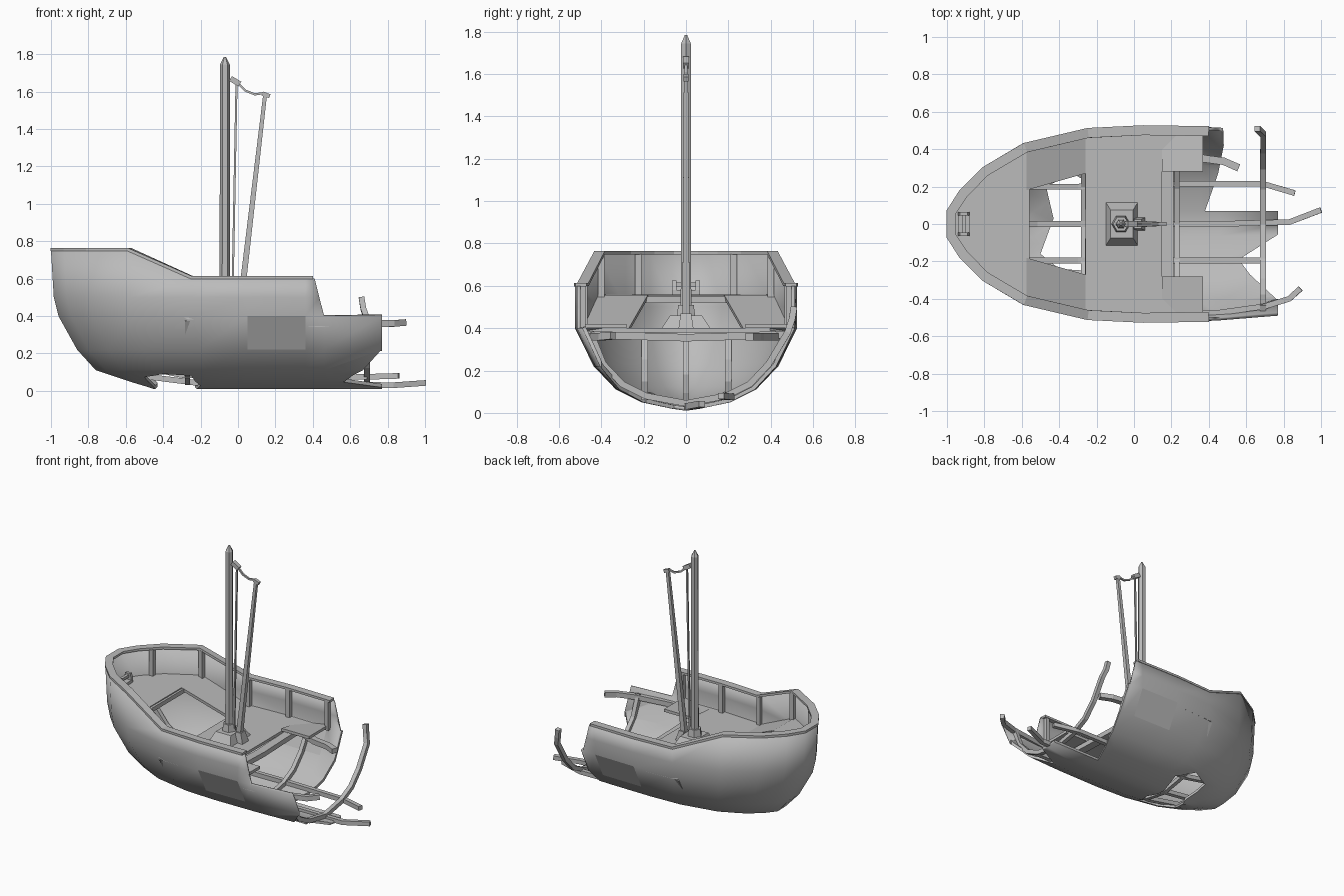
import bpy, bmesh, math
from mathutils import Vector

cube = bpy.data.objects.get("Cube")
if cube:
    bpy.data.objects.remove(cube)

grey = bpy.data.materials.new("weathered_grey")
grey.use_nodes = True
TONE = (0.5, 0.5, 0.5, 1)
grey.diffuse_color = TONE
grey.node_tree.nodes["Principled BSDF"].inputs["Base Color"].default_value = TONE


def make(name, bm, smooth=None):
    bmesh.ops.recalc_face_normals(bm, faces=bm.faces)
    me = bpy.data.meshes.new(name)
    bm.to_mesh(me)
    bm.free()
    ob = bpy.data.objects.new(name, me)
    bpy.context.collection.objects.link(ob)
    me.materials.append(grey)
    if smooth:
        bpy.ops.object.select_all(action='DESELECT')
        ob.select_set(True)
        bpy.context.view_layer.objects.active = ob
        bpy.ops.object.shade_smooth_by_angle(angle=math.radians(smooth))
    return ob


def beam(name, pts, w, h=None, taper=1):
    """Square timber swept along a path."""
    h = h or w
    pts = [Vector(p) for p in pts]
    bm = bmesh.new()
    rings = []
    for i, p in enumerate(pts):
        t = (pts[min(i + 1, len(pts) - 1)] - pts[max(i - 1, 0)]).normalized()
        ref = Vector((1, 0, 0)) if abs(t.x) < 0.6 else Vector((0, 1, 0))
        side = (ref - t * ref.dot(t)).normalized()
        up = t.cross(side)
        k = 1 + (taper - 1) * i / (len(pts) - 1)
        rings.append([bm.verts.new(p + k * (side * a * w + up * b * h) / 2)
                      for a, b in ((-1, -1), (1, -1), (1, 1), (-1, 1))])
    for r, s in zip(rings, rings[1:]):
        for j in range(4):
            bm.faces.new((r[j], r[(j + 1) % 4], s[(j + 1) % 4], s[j]))
    bm.faces.new(rings[0])
    bm.faces.new(rings[-1])
    return make(name, bm)


def prism(name, base, top, z0, z1):
    """Solid between two plan polygons."""
    bm = bmesh.new()
    a = [bm.verts.new((x, y, z0)) for x, y in base]
    b = [bm.verts.new((x, y, z1)) for x, y in top]
    bm.faces.new(a)
    bm.faces.new(b)
    for i in range(len(a)):
        j = (i + 1) % len(a)
        bm.faces.new((a[i], a[j], b[j], b[i]))
    return make(name, bm)


def rect(x, y, w, d):
    return [(x - w / 2, y - d / 2), (x + w / 2, y - d / 2), (x + w / 2, y + d / 2), (x - w / 2, y + d / 2)]


def ngon(x, y, r, n=6):
    return [(x + r * math.cos(i * math.tau / n), y + r * math.sin(i * math.tau / n)) for i in range(n)]


def ramp(x, fore, aft):
    t = min(max((x + 0.58) / 0.32, 0), 1)
    return fore + (aft - fore) * t


def sheer(x):
    return ramp(x, 0.75, 0.6)


def deck_z(x):
    return ramp(x, 0.56, 0.4)


# Hull: plan outline repeated down through waterlines
PLAN = [(-1, .07), (-.93, .18), (-.81, .3), (-.59, .43), (-.25, .51), (.05, .525), (.36, .52), (.46, .515), (.77, .49)]
outline = [(x, -y) for x, y in reversed(PLAN)] + PLAN
LEVELS = [(None, 1, -1), (.5, 1, -.985), (.4, 1, -.96), (.22, .83, -.86), (.11, .63, -.76),
          (.05, .4, -.58), (.02, .13, -.48), (.01, 0, -.45)]
bm = bmesh.new()
rows = []
for z, sy, stem in LEVELS:
    row = []
    for x, y in outline:
        px = x if x > .05 else .05 + (x - .05) * (.05 - stem) / 1.05
        if x == .46 and (z is None or z > .4):
            px = .41 if z is None else .435
        row.append(bm.verts.new((px, y * sy, z or sheer(x))))
    rows.append(row)
patches = []
last = len(outline) - 2
for i, (r, s) in enumerate(zip(rows, rows[1:])):
    for j in range(last + 1):
        if i < 2 and j in (0, last):
            continue
        f = bm.faces.new((r[j], r[j + 1], s[j + 1], s[j]))
        if i == 2 and j in (2, last - 2):
            patches.append(f.calc_center_median())
bmesh.ops.remove_doubles(bm, verts=bm.verts, dist=0.0005)
bmesh.ops.delete(bm, geom=[v for v in bm.verts if not v.link_faces], context='VERTS')
hull = make("hull", bm, 50)
for p in hull.data.polygons:
    if any((p.center - c).length < 0.01 for c in patches):
        p.use_smooth = False
solid = hull.modifiers.new("planking", 'SOLIDIFY')
solid.thickness = 0.018
solid.offset = -1

# Broken openings cut through the hull
BREAKS = {
    "bottom_hole": [(-.5, -.16), (-.4, -.24), (-.25, -.25), (-.2, -.1), (-.23, .05), (-.2, .2), (-.33, .27), (-.47, .2), (-.43, .03)],
    "left_break": [(.38, .07), (.9, .07), (.9, .7), (.47, .7), (.48, .42), (.45, .27)],
    "right_break": [(.78, -.05), (.56, -.19), (.62, -.27), (.76, -.4), (.9, -.4), (.9, -.05)],
}
for name, poly in BREAKS.items():
    cutter = prism(name + "_cutter", poly, poly, -.2, .3 if name != "left_break" else .9)
    cutter.hide_render = True
    cutter.hide_viewport = True
    cut = hull.modifiers.new(name, 'BOOLEAN')
    cut.operation = 'DIFFERENCE'
    cut.solver = 'EXACT'
    cut.object = cutter

# Rail cap along the top edge
edge = [(x if x != .36 else .4, y) for x, y in PLAN[:-2]]
edge = [(x, -y) for x, y in reversed(edge)] + edge
bm = bmesh.new()
pairs = []
for i, (x, y) in enumerate(edge):
    a, b = edge[max(i - 1, 0)], edge[min(i + 1, len(edge) - 1)]
    n = Vector((b[1] - a[1], a[0] - b[0])).normalized()
    z = sheer(x) + .006
    pairs.append([bm.verts.new((x + n.x * d, y + n.y * d, z)) for d in (-.003, .05)])
for p, q in zip(pairs, pairs[1:]):
    bm.faces.new((p[0], p[1], q[1], q[0]))
rail = make("rail_cap", bm)
rail.modifiers.new("thickness", 'SOLIDIFY').thickness = .016
rail.modifiers["thickness"].offset = 0

# Deck in runs of (x, inner half width, outer half width), leaving the hatch and broken aft edge open
RUNS = [[(-.97, 0, .07), (-.91, 0, .18), (-.79, 0, .29), (-.575, 0, .42)],
        [(-.575, .18, .42), (-.26, .27, .5)],
        [(-.26, 0, .5), (.05, 0, .515), (.15, 0, .512)],
        [(.15, .28, .512), (.37, .28, .505)]]
bm = bmesh.new()
for run in RUNS:
    for s in (-1, 1):
        cols = [[bm.verts.new((x, s * h, deck_z(x))) for h in (a, b)] for x, a, b in run]
        for p, q in zip(cols, cols[1:]):
            bm.faces.new((p[0], p[1], q[1], q[0]))
bmesh.ops.remove_doubles(bm, verts=bm.verts, dist=.001)
deck = make("deck", bm)
deck.modifiers.new("thickness", 'SOLIDIFY').thickness = .02

# Ribs and deck beam
RIB = [(.48, .38), (.39, .23), (.3, .135), (.19, .08), (0, .045)]
full = [(-y, z) for y, z in RIB] + [(y, z) for y, z in RIB[-2::-1]]
for name, x in (("fore_rib", -.27), ("middle_rib", .23)):
    beam(name, [(x, y, z) for y, z in full], .028)
aft = [(.69, y, z) for y, z in full]
aft[0] = (.69, -.45, .38)
beam("aft_rib", aft + [(.67, .5, .44), (.66, .51, .5)], .03)
beam("deck_beam", [(.18, -.49, .37), (.18, 0, .355), (.18, .49, .37)], .06, .035)
beam("hatch_beam", [(-.575, -.3, .535), (-.575, .3, .535)], .03)

# Keel and stringers, with snapped ends
beam("keel", [(-.9, 0, .36), (-.73, 0, .17), (-.52, 0, .08), (-.2, 0, .04), (.45, 0, .035), (.83, .01, .03), (1, .075, .042)], .03)
BOW_RUN = [(-.8, .35), (-.71, .24), (-.56, .135), (-.3, .085), (.2, .08), (.69, .075)]
beam("left_stringer", [(x, .2 if x < .1 else .215, z) for x, z in BOW_RUN] + [(.86, .165, .08)], .03)
beam("right_stringer", [(x, -.195, z) for x, z in BOW_RUN], .03)
beam("right_side_stringer", [(.1, -.48, .36), (.45, -.475, .36), (.7, -.44, .36), (.83, -.4, .36), (.89, -.345, .365)], .03, .035)
beam("left_side_stringer", [(.1, .46, .36), (.37, .35, .36), (.48, .335, .36), (.56, .3, .36)], .04, .035)

# Bulwark posts
for s, side in ((-1, "right"), (1, "left")):
    for i, (x, y) in enumerate([(-.84, .225), (-.57, .4), (-.25, .48), (.06, .493), (.37, .49)]):
        beam(f"{side}_post_{i + 1}", [(x, s * y, deck_z(x) - .01), (x, s * y, sheer(x))], .03)

# Bow fitting
prism("bow_fitting_base", rect(-.91, 0, .06, .13), rect(-.91, 0, .06, .13), .55, .58)
for s, side in ((-1, "right"), (1, "left")):
    prism(side + "_bow_cheek", rect(-.91, s * .055, .06, .02), rect(-.91, s * .055, .04, .02), .58, .625)
beam("bow_bar", [(-.91, -.06, .605), (-.91, .06, .605)], .02)

# Mast and step
prism("mast_step", rect(-.065, 0, .17, .23), rect(-.065, 0, .12, .15), .4, .46)
prism("mast_collar", ngon(-.07, 0, .05), ngon(-.07, 0, .042), .46, .51)
prism("mast", ngon(-.07, 0, .029), ngon(-.07, 0, .026), .42, 1.745)
prism("mast_tip", ngon(-.07, 0, .026), ngon(-.07, 0, .006), 1.745, 1.785)
prism("boom_step", rect(.03, 0, .06, .07), rect(.02, 0, .04, .05), .4, .47)

# Boom and rigging
beam("boom", [(.01, 0, .43), (.145, 0, 1.585)], .034, taper=.6)
beam("boom_head", [(.13, 0, 1.59), (.17, 0, 1.575)], .022)
beam("hoist_rope", [(-.03, 0, .48), (-.008, 0, 1.64)], .011)
beam("masthead_block", [(-.04, 0, 1.67), (.01, 0, 1.64)], .03)
beam("slack_rope", [(.005, 0, 1.64), (.04, 0, 1.605), (.09, 0, 1.585), (.14, 0, 1.592)], .012)
